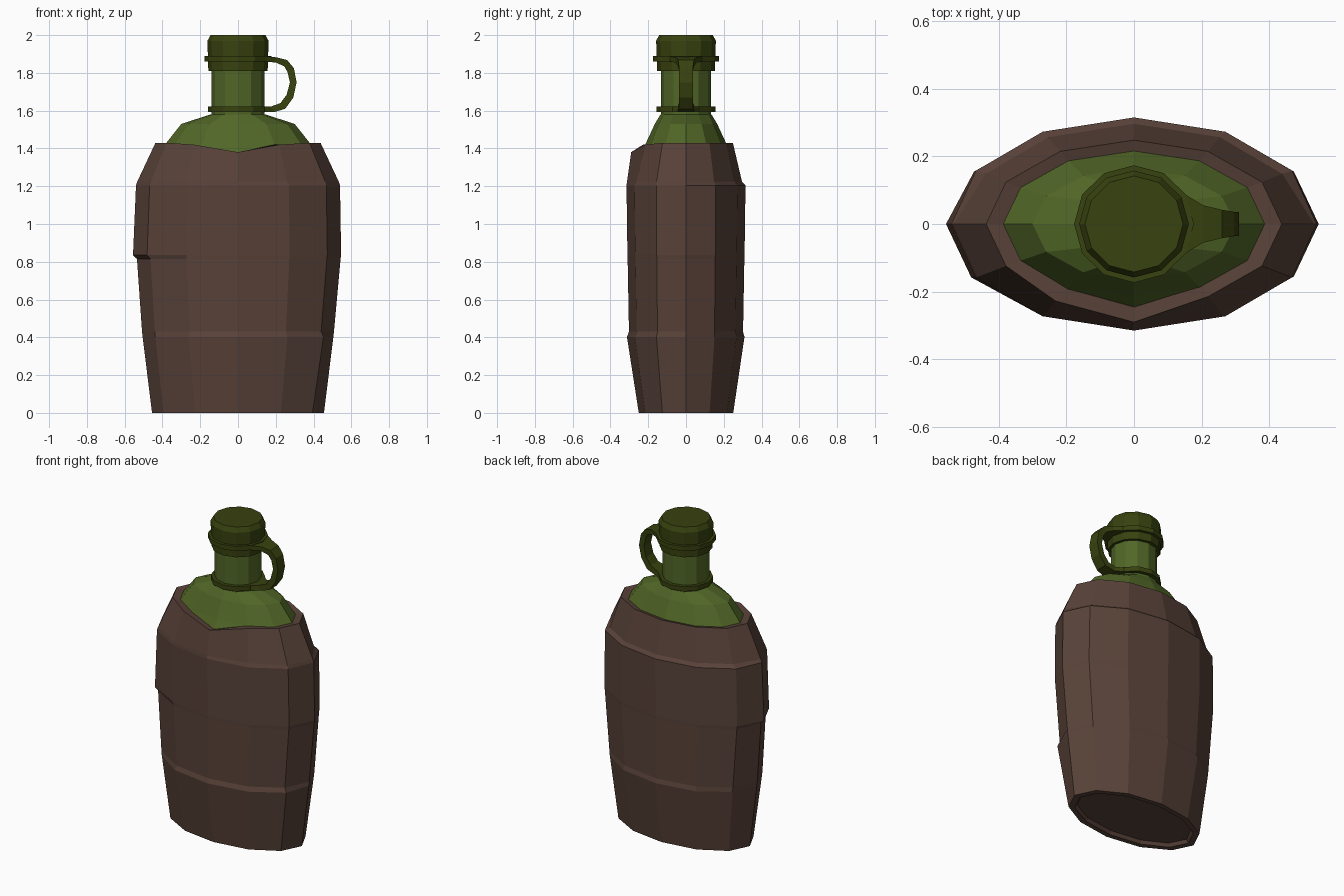
import bpy, bmesh, math

if "Cube" in bpy.data.objects:
    bpy.data.objects.remove(bpy.data.objects["Cube"])

SIDES = 12


def material(name, rgb):
    m = bpy.data.materials.new(name)
    m.diffuse_color = (*rgb, 1)
    m.use_nodes = True
    m.node_tree.nodes["Principled BSDF"].inputs["Base Color"].default_value = m.diffuse_color
    return m


leather = material("brown leather", (0.098, 0.054, 0.040))
glass = material("bottle green", (0.082, 0.133, 0.020))
dark = material("dark green", (0.039, 0.054, 0.0045))


def make_object(name, bm, mat):
    bmesh.ops.recalc_face_normals(bm, faces=bm.faces)
    mesh = bpy.data.meshes.new(name)
    bm.to_mesh(mesh)
    bm.free()
    mesh.materials.append(mat)
    ob = bpy.data.objects.new(name, mesh)
    bpy.context.collection.objects.link(ob)
    return ob


def loft(name, rings, mat):
    """Stack of elliptical rings (z, rx, ry, {side: (scale, dz)}), capped at both ends.
    Side 0 is right, 3 back, 6 left, 9 front."""
    bm = bmesh.new()
    loops = []
    for z, rx, ry, *tweak in rings:
        tweak = tweak[0] if tweak else {}
        loop = []
        for k in range(SIDES):
            s, dz = tweak.get(k, (1, 0))
            a = 2 * math.pi * k / SIDES
            loop.append(bm.verts.new((rx * s * math.cos(a), ry * s * math.sin(a), z + dz)))
        loops.append(loop)
    for lo, hi in zip(loops, loops[1:]):
        for k in range(SIDES):
            n = (k + 1) % SIDES
            bm.faces.new((lo[k], lo[n], hi[n], hi[k]))
    bm.faces.new(loops[0][::-1])
    bm.faces.new(loops[-1])
    return make_object(name, bm, mat)


def push(sides, scale, dz=0):
    return {k: (scale, dz) for k in sides}


# Leather cover: recessed base, wrapped folds, rim dipping at the front
loft("leather_cover", [
    (0.02, 0.40, 0.205),
    (0.00, 0.415, 0.218),
    (0.00, 0.455, 0.25),
    (0.402, 0.505, 0.302, push((8, 9, 10, 11), 1.035) | push((2, 3, 4), 1.025)),
    (0.43, 0.508, 0.302),
    (0.815, 0.543, 0.309, push((6, 7), 0.985)),
    (0.835, 0.546, 0.310, push((6, 7), 1.018)),
    (1.205, 0.540, 0.315),
    (1.225, 0.533, 0.312, push((1, 2, 3, 4, 5), 0.95) | push((10,), 0.97)),
    (1.43, 0.437, 0.248, {9: (1.17, -0.05), 8: (1.06, -0.01), 10: (1.0, -0.01)}),
    (1.42, 0.385, 0.214, {9: (1.15, -0.05), 8: (1.03, -0.01)}),
    (1.33, 0.37, 0.20),
], leather)

# Bottle shoulder and neck
loft("bottle_shoulder", [
    (1.34, 0.44, 0.26),
    (1.42, 0.387, 0.216),
    (1.53, 0.300, 0.165),
    (1.58, 0.145, 0.135),
], glass)
loft("bottle_neck", [(1.56, 0.14, 0.133), (1.83, 0.14, 0.133)], glass)

# Cap with its bevelled top, and the two retaining rings
loft("cap", [
    (1.81, 0.157, 0.153),
    (1.97, 0.162, 0.158),
    (2.00, 0.145, 0.142),
], dark)
for name, z0, z1, r in (("neck_ring", 1.592, 1.622, 0.16), ("cap_ring", 1.86, 1.89, 0.177)):
    loft(name, [(z0, r, r * 0.98), (z1, r, r * 0.98)], dark)

# Strap loop joining the rings: outer point, inner point, half width
strap = [
    ((0.13, 1.89), (0.13, 1.86), 0.10),
    ((0.205, 1.882), (0.20, 1.855), 0.055),
    ((0.26, 1.868), (0.245, 1.835), 0.042),
    ((0.296, 1.825), (0.262, 1.805), 0.036),
    ((0.31, 1.75), (0.275, 1.75), 0.036),
    ((0.293, 1.67), (0.258, 1.685), 0.036),
    ((0.25, 1.61), (0.225, 1.64), 0.038),
    ((0.19, 1.592), (0.175, 1.622), 0.045),
    ((0.13, 1.592), (0.13, 1.622), 0.08),
]
bm = bmesh.new()
sections = []
for (ox, oz), (ix, iz), w in strap:
    sections.append([bm.verts.new(p) for p in
                     ((ox, -w, oz), (ox, w, oz), (ix, w, iz), (ix, -w, iz))])
for a, b in zip(sections, sections[1:]):
    for k in range(4):
        n = (k + 1) % 4
        bm.faces.new((a[k], a[n], b[n], b[k]))
bm.faces.new(sections[0])
bm.faces.new(sections[-1])
make_object("cap_strap", bm, dark)
